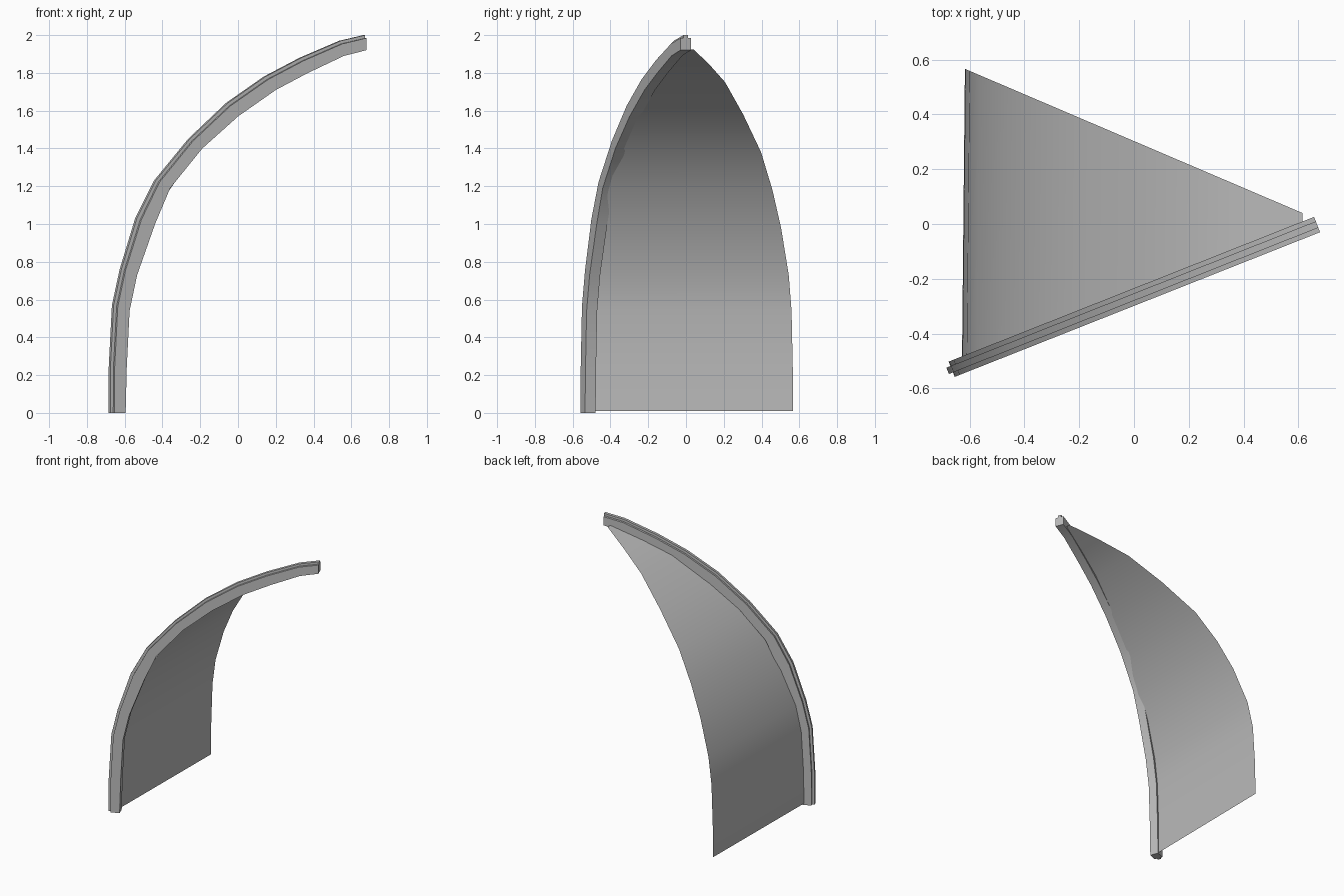
import bpy
import bmesh
import math

cube = bpy.data.objects.get("Cube")
if cube:
    bpy.data.objects.remove(cube, do_unlink=True)

grey = bpy.data.materials.new("plain_grey")
grey.use_nodes = True
colour = (0.5, 0.5, 0.5, 1)
grey.diffuse_color = colour
grey.node_tree.nodes["Principled BSDF"].inputs["Base Color"].default_value = colour


def loft(name, rings, closed):
    """Skin a row of equal cross-sections; closed ones are also capped."""
    bm = bmesh.new()
    rows = [[bm.verts.new(p) for p in ring] for ring in rings]
    for a, b in zip(rows, rows[1:]):
        n = len(a)
        for i in range(n if closed else n - 1):
            j = (i + 1) % n
            bm.faces.new((a[i], a[j], b[j], b[i]))
    if closed:
        bm.faces.new(rows[0])
        bm.faces.new(rows[-1])
        bmesh.ops.recalc_face_normals(bm, faces=bm.faces)
    mesh = bpy.data.meshes.new(name)
    bm.to_mesh(mesh)
    bm.free()
    mesh.materials.append(grey)
    obj = bpy.data.objects.new(name, mesh)
    bpy.context.collection.objects.link(obj)
    bpy.ops.object.select_all(action="DESELECT")
    obj.select_set(True)
    bpy.context.view_layer.objects.active = obj
    bpy.ops.object.shade_smooth_by_angle(angle=math.radians(30))
    return obj


# Rib: T-shaped section swept along an arch standing in a slanted upright plane
SLOPE = 0.396
ANGLE = math.atan(SLOPE)
outer = [(-.68, 0), (-.68, .24), (-.663, .57), (-.622, .76), (-.54, 1.03), (-.44, 1.23),
         (-.26, 1.45), (-.06, 1.64), (.14, 1.78), (.33, 1.88), (.54, 1.97), (.668, 2)]
inner = [(-.606, 0), (-.6, .24), (-.585, .54), (-.545, .73), (-.45, 1), (-.37, 1.19),
         (-.2, 1.4), (-.01, 1.57), (.19, 1.71), (.36, 1.8), (.55, 1.89), (.668, 1.92)]
half = [(.0125, 0), (.0125, .2), (.03, .2), (.03, 1)]
section = half + [(-v, f) for v, f in reversed(half)]


def rib_point(o, i, side, depth):
    x = o[0] + (i[0] - o[0]) * depth
    z = o[1] + (i[1] - o[1]) * depth
    y = SLOPE * (x - .668) - .002
    return (x - side * math.sin(ANGLE), y + side * math.cos(ANGLE), z)


loft("edge_rib", [[rib_point(o, i, v, f) for v, f in section]
                  for o, i in zip(outer, inner)], True)

# Curved panel: thin tapering sheet from the rib to the free back edge
arch = [(-.617, .01), (-.615, .24), (-.6, .54), (-.565, .73), (-.47, .98), (-.363, 1.18),
        (-.222, 1.38), (0, 1.58), (.223, 1.75), (.41, 1.84), (.615, 1.925)]
panel = []
for x, z in arch:
    back = .04 + (.615 - x) * .427
    front = SLOPE * (x - .668) - .002
    skew = .01 * (back - front)
    panel.append([(x - skew, front, z), (x, back, z)])
loft("curved_panel", panel, False)
